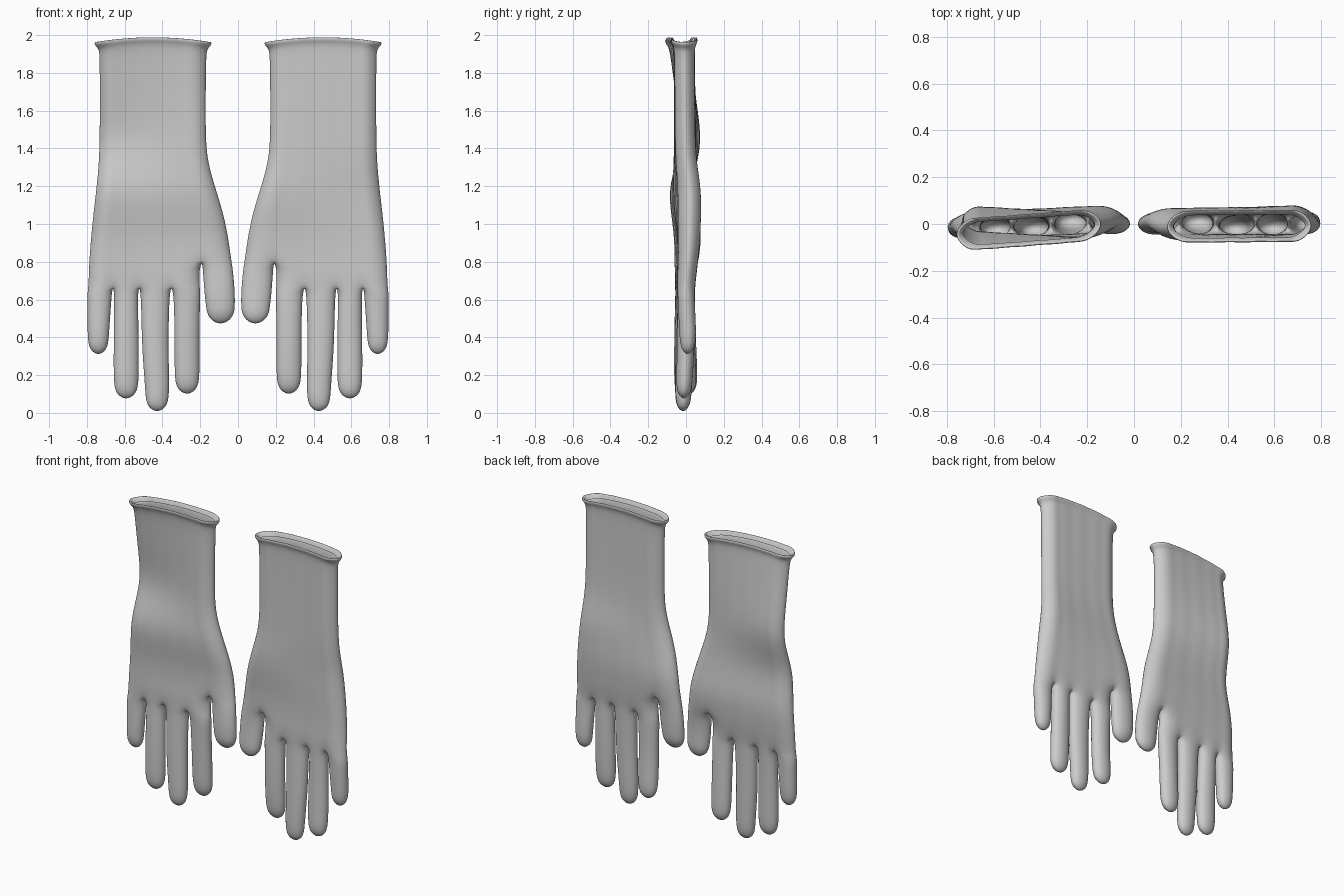
import bpy, bmesh

if "Cube" in bpy.data.objects:
    bpy.data.objects.remove(bpy.data.objects["Cube"])

# cuff and hand outline: z, inner edge, outer edge, half thickness (top to bottom)
PALM = [(1.955, .165, .735, .046), (1.985, .145, .755, .058), (1.978, .136, .764, .066),
        (1.962, .140, .760, .063), (1.945, .160, .740, .053), (1.88, .166, .735, .050),
        (1.65, .168, .735, .050), (1.45, .168, .735, .050), (1.32, .158, .739, .052),
        (1.18, .116, .752, .058), (1.05, .075, .768, .058), (.93, .050, .780, .056),
        (.80, .033, .790, .050)]
FRACT = [0, .183, .42, .66, .859, 1]          # where the fingers divide the hand
KNUCKLE = [.23, .352, .522, .662, .765]       # finger divisions at the crotch line
# fingers: tip height, sideways bend of tip in y, rows of (z, inner edge, outer edge)
THUMB = (.472, .0, [(.76, .028, .185), (.65, .018, .178), (.56, .017, .168)])
FINGERS = [(.10, .018, [(.63, .200, .342), (.55, .203, .337), (.38, .206, .335), (.22, .204, .335)]),
           (.008, -.015, [(.63, .362, .515), (.55, .366, .511), (.35, .370, .508), (.15, .364, .492)]),
           (.075, -.012, [(.63, .531, .655), (.55, .530, .655), (.38, .526, .657), (.20, .526, .658)]),
           (.31, .0, [(.63, .669, .797), (.56, .674, .796), (.43, .683, .796)])]
# fabric bends: z, y at inner side, y at outer side
BEND_LEFT = [(2.0, .0, -.047), (1.75, .0, -.01), (1.45, -.012, .036), (1.18, .0, -.034),
             (.92, .026, -.005), (.65, .0, -.012), (.40, .006, -.018), (.0, .008, -.01)]
BEND_RIGHT = [(2.0, -.012, -.008), (1.4, -.012, -.004), (1.18, -.018, .022), (.92, .012, .018),
              (.65, .004, .0), (.40, -.014, .01), (.0, .0, .0)]


def bend(table, u, z):
    for (z1, a1, b1), (z0, a0, b0) in zip(table, table[1:]):
        if z >= z0:
            break
    k = min(max((z - z0) / (z1 - z0), 0), 1)
    k = k * k * (3 - 2 * k)
    a, b = a0 + (a1 - a0) * k, b0 + (b1 - b0) * k
    return a + (b - a) * min(max((u - .12) / .6, 0), 1)


def with_centres(bounds):
    out = [bounds[0]]
    for a, b in zip(bounds, bounds[1:]):
        out += [(a + b) / 2, b]
    return out


def make_glove(name, side, table):
    bm = bmesh.new()

    def vert(u, y, z):
        return bm.verts.new((side * u, y + bend(table, u, z), z))

    def ring(cols, lo, hi, t, z, yc=0, arch=0, dip=1):
        # front columns, outer edge, back columns, inner edge
        n, mid, half = len(cols), (lo + hi) / 2, (hi - lo) / 2
        h = lambda u: z - arch * ((u - mid) / half) ** 2
        ys = [t * (.78 if i in (0, n - 1) else dip if i % 2 == 0 else 1.06) for i in range(n)]
        front = [vert(u, yc - y, h(u)) for u, y in zip(cols, ys)]
        outer = vert(hi, yc, h(hi))
        back = [vert(u, yc + y, h(u)) for u, y in zip(cols, ys)]
        inner = vert(lo, yc, h(lo))
        return front, outer, back, inner

    def loop(r):
        return r[0] + [r[1]] + r[2][::-1] + [r[3]]

    def bridge(r0, r1):
        a, b = loop(r0), loop(r1)
        for i in range(len(a)):
            j = (i + 1) % len(a)
            bm.faces.new((a[i], a[j], b[j], b[i]))

    def finger(base, tip, tip_y, rows):
        z0, (_, lo, hi) = rows[0][0], rows[-1]
        c, w = (lo + hi) / 2, (hi - lo) / 2
        rows = rows + [(tip + .055, c - w * .93, c + w * .93), (tip + .018, c - w * .66, c + w * .66)]
        prev = base
        for i, (z, lo, hi) in enumerate(rows):
            c, w = (lo + hi) / 2, (hi - lo) / 2 * 1.12
            t = .046 if i < len(rows) - 2 else .042 if i == len(rows) - 2 else .028
            yc = tip_y * (z0 - z) / (z0 - tip)
            r = ring([c - .7 * w, c, c + .7 * w], c - w, c + w, t, z, yc)
            bridge(prev, r)
            prev = r
        # rounded tip
        p = loop(prev)
        end = vert(c, tip_y, tip - .018)
        for i in (1, 3, 5, 7):
            bm.faces.new((p[i], p[(i + 1) % 8], p[(i + 2) % 8], end)) if i != 7 else \
                bm.faces.new((p[7], p[0], p[1], end))

    # cuff with rolled rim, then hand
    prev = None
    for z, lo, hi, t in PALM:
        cols = [lo + .03 + f * (hi - lo - .06) for f in with_centres(FRACT)]
        r = ring(cols, lo - .01, hi + .01, t * 1.03, z + .008, arch=.028 if z > 1.9 else 0)
        if prev:
            bridge(prev, r)
        prev = r
    front, outer, back, inner = prev

    # thumb splits off first
    web = vert(side * front[2].co.x, 0, .80)
    finger((front[:3], web, back[:3], inner), *THUMB)

    # hand below the thumb down to the knuckle line
    prev = (front[2:], outer, back[2:], web)
    a = ring(with_centres([.232, .355, .524, .662, .762]), .194, .802, .050, .755)
    b = ring(with_centres(KNUCKLE), .190, .805, .047, .668, dip=.8)
    bridge(prev, a)
    bridge(a, b)

    # four fingers
    front, outer, back, inner = b
    webs = [inner] + [vert(u, 0, .672) for u in KNUCKLE[1:-1]] + [outer]
    for i, f in enumerate(FINGERS):
        k = slice(2 * i, 2 * i + 3)
        finger((front[k], webs[i + 1], back[k], webs[i]), *f)

    bmesh.ops.recalc_face_normals(bm, faces=bm.faces)
    me = bpy.data.meshes.new(name)
    bm.to_mesh(me)
    bm.free()
    for p in me.polygons:
        p.use_smooth = True
    ob = bpy.data.objects.new(name, me)
    bpy.context.collection.objects.link(ob)
    sub = ob.modifiers.new("smooth", 'SUBSURF')
    sub.levels = sub.render_levels = 2


make_glove("left_glove", -1, BEND_LEFT)
make_glove("right_glove", 1, BEND_RIGHT)
